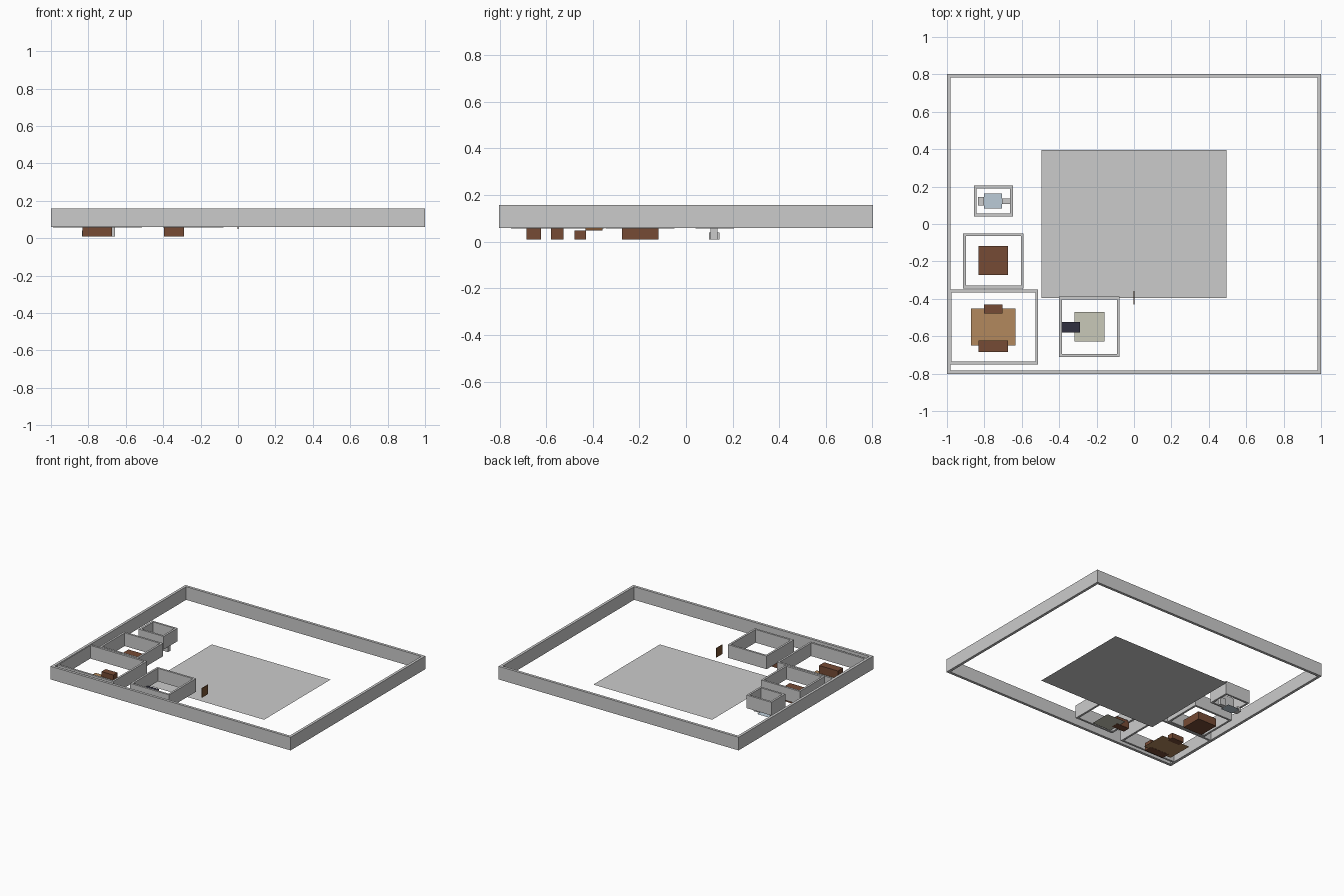
import bpy, bmesh

if "Cube" in bpy.data.objects:
    bpy.data.objects.remove(bpy.data.objects["Cube"])

def mat(name, rgb):
    m = bpy.data.materials.new(name)
    m.diffuse_color = (*rgb, 1)
    m.use_nodes = True
    m.node_tree.nodes["Principled BSDF"].inputs["Base Color"].default_value = m.diffuse_color
    return m

BROWN = mat("brown", (0.18, 0.07, 0.035))
DOOR = mat("door_brown", (0.2, 0.09, 0.035))
TAN = mat("tan", (0.45, 0.25, 0.11))
DARK = mat("dark", (0.03, 0.03, 0.05))
PALE = mat("pale", (0.58, 0.58, 0.48))
BLUE = mat("pale_blue", (0.5, 0.6, 0.68))

def finish(name, bm, material):
    me = bpy.data.meshes.new(name)
    bm.to_mesh(me)
    bm.free()
    ob = bpy.data.objects.new(name, me)
    bpy.context.collection.objects.link(ob)
    if material:
        me.materials.append(material)
    return ob

def add_box(bm, x0, x1, y0, y1, z0, z1):
    vs = bmesh.ops.create_cube(bm, size=1)["verts"]
    for v in vs:
        v.co = ((x0, x1)[v.co.x > 0], (y0, y1)[v.co.y > 0], (z0, z1)[v.co.z > 0])

def box(name, x0, x1, y0, y1, z0, z1, material=None):
    bm = bmesh.new()
    add_box(bm, x0, x1, y0, y1, z0, z1)
    return finish(name, bm, material)

def sheet(name, x0, x1, y0, y1, z, material=None):
    bm = bmesh.new()
    bm.faces.new([bm.verts.new(c) for c in
                  ((x0, y0, z), (x1, y0, z), (x1, y1, z), (x0, y1, z))])
    return finish(name, bm, material)

def room(name, x0, x1, y0, y1, t, z0, z1):
    # four straight walls around a rectangle
    bm = bmesh.new()
    for ya in (y0, y1 - t):
        add_box(bm, x0, x1, ya, ya + t, z0, z1)
    for xa in (x0, x1 - t):
        add_box(bm, xa, xa + t, y0 + t, y1 - t, z0, z1)
    return finish(name, bm, None)

# ground sheet and outer enclosure
sheet("courtyard_floor", -0.495, 0.495, -0.396, 0.396, 0.0)
room("outer_wall", -1, 1, -0.802, 0.802, 0.02, 0.059, 0.158)

# small rooms
for name, x0, x1, y0, y1 in (
        ("bedroom_walls", -0.99, -0.512, -0.751, -0.35),
        ("study_walls", -0.914, -0.59, -0.345, -0.05),
        ("bathroom_walls", -0.856, -0.648, 0.04, 0.206),
        ("kitchen_walls", -0.401, -0.077, -0.711, -0.388)):
    room(name, x0, x1, y0, y1, 0.015, 0.056, 0.155)

# entrance door
box("door", -0.0025, 0.0025, -0.431, -0.359, 0.048, 0.118, DOOR)

# bedroom contents
sheet("rug", -0.871, -0.634, -0.649, -0.452, 0.01, TAN)
box("sofa", -0.831, -0.673, -0.684, -0.622, 0.009, 0.068, BROWN)
box("low_table", -0.802, -0.703, -0.479, -0.43, 0.009, 0.048, BROWN)

# study contents
box("desk", -0.831, -0.673, -0.274, -0.117, 0.009, 0.068, BROWN)

# kitchen contents
sheet("kitchen_mat", -0.317, -0.158, -0.629, -0.47, 0.01, PALE)
box("counter", -0.396, -0.29, -0.58, -0.525, 0.009, 0.066, BROWN)
box("counter_top", -0.396, -0.29, -0.58, -0.525, 0.066, 0.07, DARK)

# bathroom contents
sheet("bath_mat", -0.802, -0.705, 0.083, 0.162, 0.01, BLUE)
box("toilet", -0.833, -0.802, 0.098, 0.144, 0.009, 0.04)
box("basin", -0.707, -0.658, 0.106, 0.135, 0.009, 0.066)
